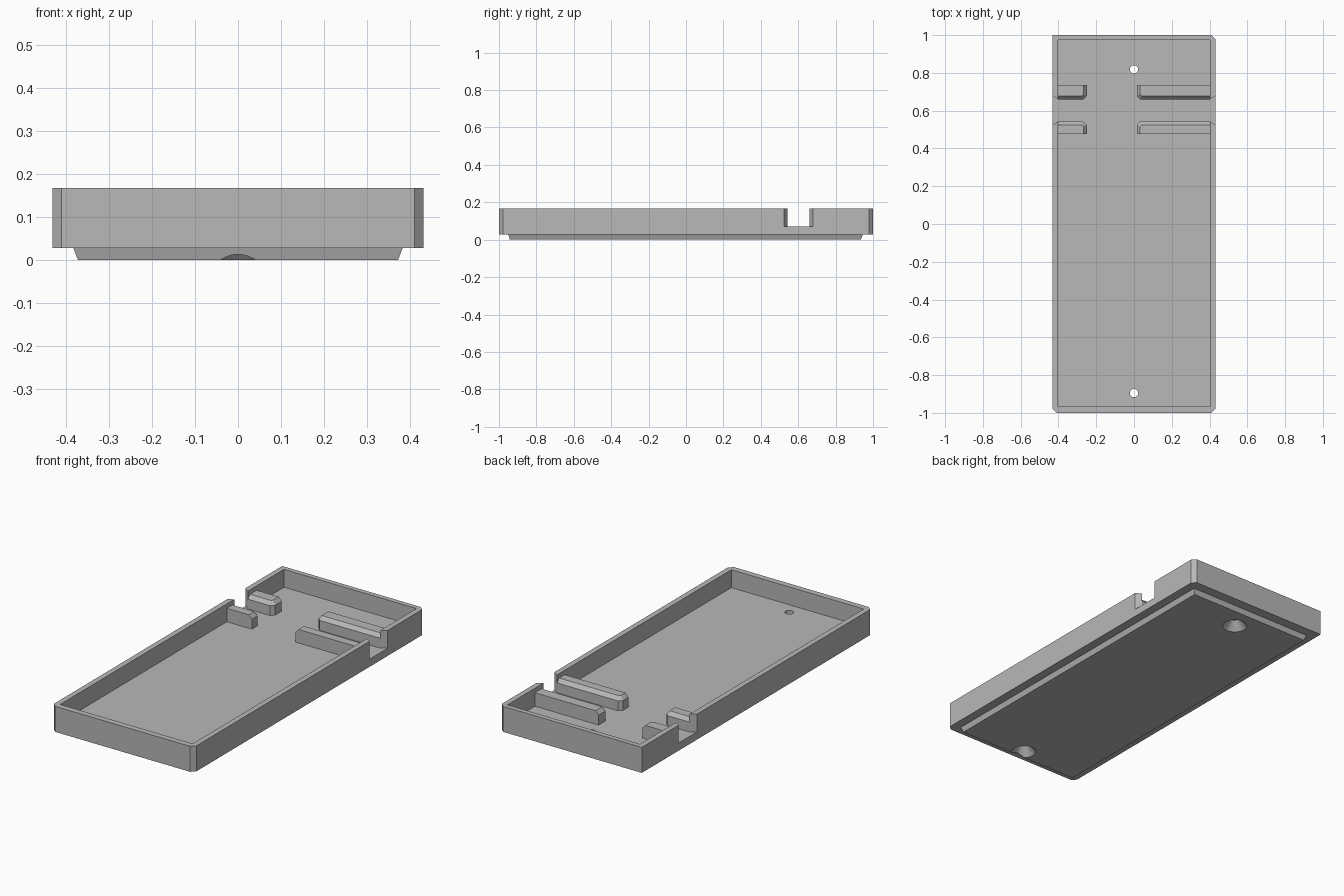
import bpy, bmesh

old = bpy.data.objects.get("Cube")
if old:
    bpy.data.objects.remove(old, do_unlink=True)

grey = bpy.data.materials.new("plain_grey")
grey.use_nodes = True
grey.diffuse_color = (0.48, 0.48, 0.48, 1)
grey.node_tree.nodes["Principled BSDF"].inputs["Base Color"].default_value = (0.48, 0.48, 0.48, 1)

FLOOR, RIM, LEDGE = 0.07, 0.168, 0.028


def finish(bm, name):
    bmesh.ops.recalc_face_normals(bm, faces=bm.faces)
    mesh = bpy.data.meshes.new(name)
    bm.to_mesh(mesh)
    bm.free()
    mesh.materials.append(grey)
    obj = bpy.data.objects.new(name, mesh)
    bpy.context.collection.objects.link(obj)
    return obj


def loft(name, *layers):
    """Solid through stacked outlines, each given as (height, points)."""
    bm = bmesh.new()
    rings = [[bm.verts.new((x, y, z)) for x, y in pts] for z, pts in layers]
    n = len(rings[0])
    for low, high in zip(rings, rings[1:]):
        for i in range(n):
            j = (i + 1) % n
            bm.faces.new((low[i], low[j], high[j], high[i]))
    bm.faces.new(rings[0])
    bm.faces.new(rings[-1])
    return finish(bm, name)


def cone(name, y, r_low, r_high, z0, z1):
    bm = bmesh.new()
    bmesh.ops.create_cone(bm, cap_ends=True, segments=32, radius1=r_low,
                          radius2=r_high, depth=z1 - z0)
    bmesh.ops.translate(bm, vec=(0, y, (z0 + z1) / 2), verts=bm.verts)
    return finish(bm, name)


def rect(x0, x1, y0, y1):
    return [(x0, y0), (x1, y0), (x1, y1), (x0, y1)]


def cut(targets, cutter):
    cutter.hide_render = True
    for obj in targets:
        mod = obj.modifiers.new("cut", "BOOLEAN")
        mod.operation, mod.solver, mod.object = "DIFFERENCE", "EXACT", cutter
        bpy.context.view_layer.objects.active = obj
        bpy.ops.object.modifier_apply(modifier=mod.name)
    bpy.data.objects.remove(cutter, do_unlink=True)


# Tray block, three corners chamfered and one square
X, C = 0.432, 0.022
outline = [(-X + C, -1), (X - C, -1), (X, -1 + C), (X, 1 - C),
           (X - C, 1), (-X, 1), (-X, -1 + C)]
tray = loft("tray", (LEDGE, outline), (RIM, outline))

# Hollow interior
inside = rect(-0.402, 0.402, -0.967, 0.973)
cut([tray], loft("cavity", (FLOOR, inside), (0.3, inside)))

# Slot through both side walls, flaring outwards
half = [(0.402, 0.543), (0.462, 0.503), (0.462, 0.7), (0.402, 0.66)]
slot = half + [(-x, y) for x, y in reversed(half)]
cut([tray], loft("slot", (FLOOR, slot), (0.3, slot)))

# Raised plate under the tray, with sloping sides
plate = loft("base_plate", (0, rect(-0.372, 0.372, -0.942, 0.935)),
             (LEDGE, rect(-0.383, 0.383, -0.95, 0.945)))

# Screw holes, countersunk from below
for y in (-0.895, 0.818):
    cut([tray, plate], cone("screw_hole", y, 0.022, 0.022, -0.05, 0.2))
    cut([tray, plate], cone("countersink", y, 0.072, 0.02, -0.01, 0.048))


# Guide bars beside the slot, chamfered on the slot side and free end
def guide_bar(name, wall, end, back, slot_y):
    dx = 0.018 if wall > end else -0.018
    dy = 0.018 if back > slot_y else -0.018
    foot = [(wall, back), (end, back), (end, slot_y + dy),
            (end + dx, slot_y), (wall, slot_y)]
    top = [(wall, back), (end + dx, back), (end + dx, slot_y + 1.5 * dy),
           (end + 1.5 * dx, slot_y + dy), (wall, slot_y + dy)]
    loft(name, (FLOOR, foot), (0.124, foot), (0.144, top))


for side, wall, end in (("left", 0.402, 0.015), ("right", -0.402, -0.25)):
    guide_bar("rear_guide_bar_" + side, wall, end, 0.736, 0.66)
    guide_bar("front_guide_bar_" + side, wall, end, 0.477, 0.543)
